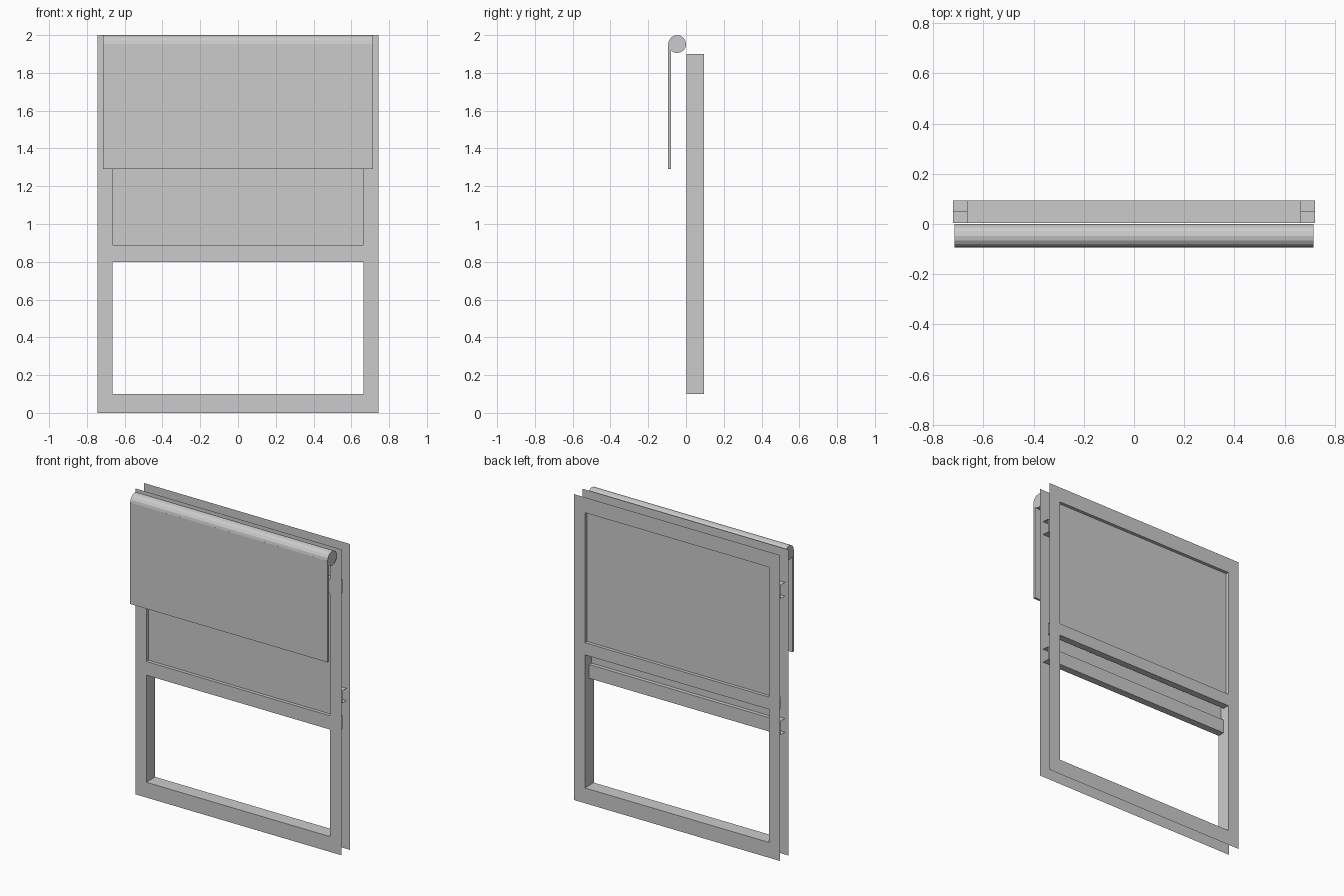
import bpy, bmesh, math
from mathutils import Matrix

if "Cube" in bpy.data.objects:
    bpy.data.objects.remove(bpy.data.objects["Cube"])

YF, YM, YB = 0.003, 0.05, 0.0945      # front face, middle, back face
XO, XI, XR = 0.745, 0.665, 0.72       # outer edge, opening edge, rail end


def finish(name, bm):
    bmesh.ops.remove_doubles(bm, verts=bm.verts, dist=1e-5)
    me = bpy.data.meshes.new(name)
    bm.to_mesh(me)
    bm.free()
    ob = bpy.data.objects.new(name, me)
    bpy.context.collection.objects.link(ob)
    return ob


def quad(bm, pts):
    bm.faces.new([bm.verts.new(p) for p in pts])


def xz(bm, x0, x1, z0, z1, y, back=False):
    p = [(x0, y, z0), (x1, y, z0), (x1, y, z1), (x0, y, z1)]
    quad(bm, p[::-1] if back else p)


def xy(bm, x, y0, y1, z, up=True):
    p = [(-x, y0, z), (x, y0, z), (x, y1, z), (-x, y1, z)]
    quad(bm, p if up else p[::-1])


def trim(name, y, holes, back=False):
    """Flat sheet with rectangular holes between the given heights."""
    bm = bmesh.new()
    zs = sorted({0, 2} | {z for h in holes for z in h})
    for z0, z1 in zip(zs, zs[1:]):
        xz(bm, -XO, -XI, z0, z1, y, back)
        xz(bm, XI, XO, z0, z1, y, back)
        if (z0, z1) not in holes:
            xz(bm, -XI, XI, z0, z1, y, back)
    bmesh.ops.remove_doubles(bm, verts=bm.verts, dist=1e-5)
    bmesh.ops.dissolve_limit(bm, angle_limit=0.01, verts=bm.verts, edges=bm.edges)
    return finish(name, bm)


def rail(name, y0, y1, z0, z1, wall_y):
    """Open-ended channel behind the trim."""
    bm = bmesh.new()
    xy(bm, XR, y0, y1, z1, True)
    xy(bm, XR, y0, y1, z0, False)
    xz(bm, -XR, XR, z0, z1, wall_y, wall_y > y0)
    finish(name, bm)


def pane(name, y, z0, z1):
    bm = bmesh.new()
    xz(bm, -XI, XI, z0, z1, y)
    finish(name, bm)


# Front and back trim sheets
trim("front_trim", YF, [(0.1, 0.8), (0.89, 1.69), (1.78, 1.9)])
trim("back_trim", YB, [(0.1, 0.97), (1.05, 1.9)], back=True)

# Lining of the opening: sill, head and both jambs
bm = bmesh.new()
xy(bm, XI, YF, YB, 0.1, True)
xy(bm, XI, YF, YB, 1.9, False)
for s in (-1, 1):
    p = [(s * XI, YF, 0.1), (s * XI, YB, 0.1), (s * XI, YB, 1.9), (s * XI, YF, 1.9)]
    quad(bm, p if s < 0 else p[::-1])
finish("opening_lining", bm)

# Sash rails and panes
rail("front_sash_bottom_rail", YF, YM, 0.8, 0.89, YM)
rail("front_sash_top_rail", YF, YM, 1.69, 1.78, YM)
rail("back_sash_bottom_rail", YM, YB, 0.97, 1.05, YM)
pane("front_sash_pane", 0.025, 0.89, 1.69)
pane("back_sash_pane", 0.073, 1.05, 1.9)

# Blind roller
R, BW = 0.0475, 0.714
bm = bmesh.new()
bmesh.ops.create_cone(bm, cap_ends=True, segments=16, radius1=R, radius2=R, depth=2 * BW,
                      matrix=Matrix.Translation((0, -0.047, 2 - R)) @ Matrix.Rotation(math.pi / 2, 4, 'Y'))
finish("blind_roller", bm)

# Hanging blind sheet
bm = bmesh.new()
bmesh.ops.create_cube(bm, size=1, matrix=Matrix.Translation((0, -0.087, (1.29 + 1.953) / 2))
                      @ Matrix.Diagonal((2 * BW, 0.015, 1.953 - 1.29, 1)))
finish("blind_sheet", bm)
